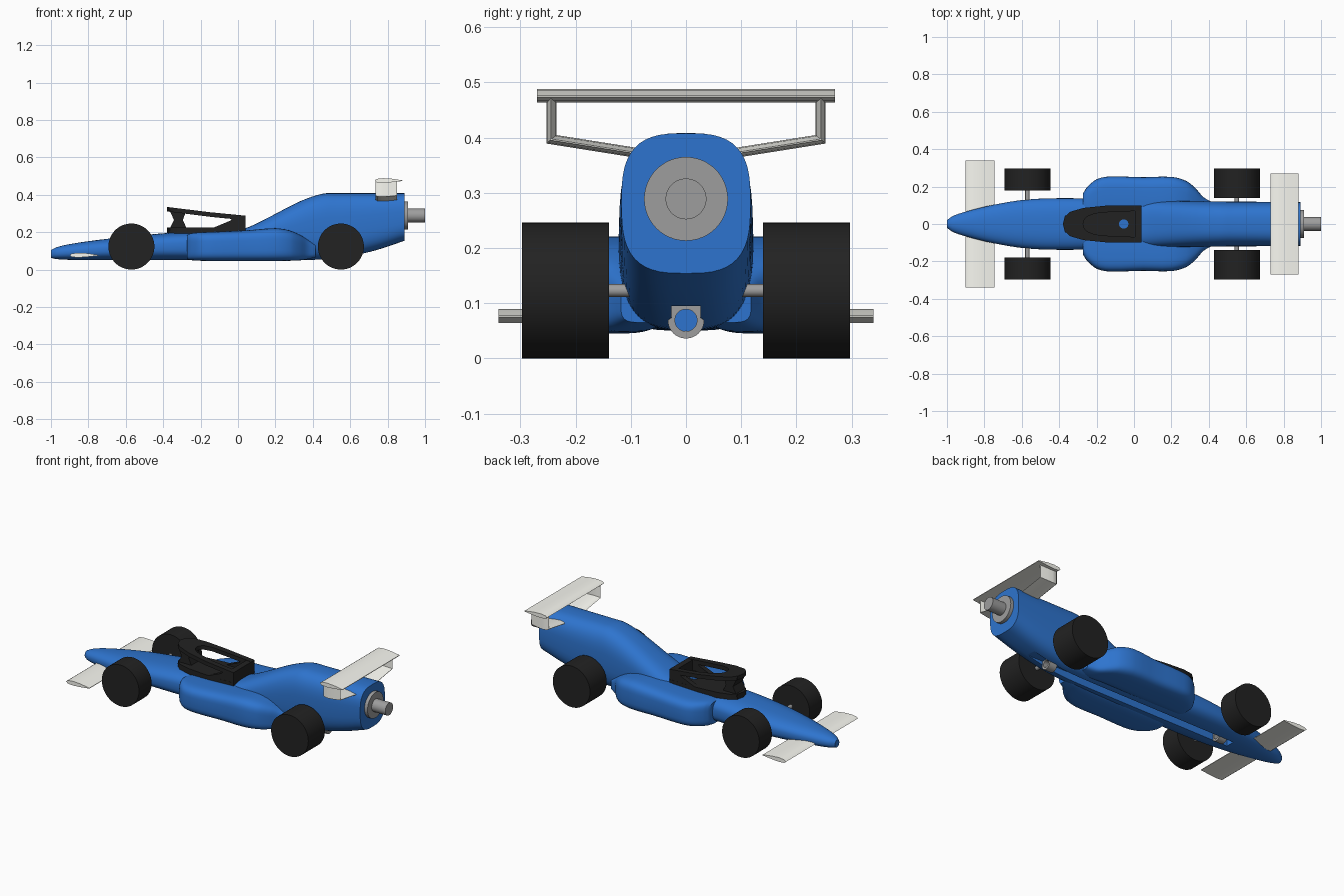
import bpy, bmesh, math
from mathutils import Vector

if "Cube" in bpy.data.objects:
    bpy.data.objects.remove(bpy.data.objects["Cube"])


def mat(name, c):
    m = bpy.data.materials.new(name)
    m.diffuse_color = (*c, 1)
    m.use_nodes = True
    m.node_tree.nodes["Principled BSDF"].inputs["Base Color"].default_value = m.diffuse_color
    return m


BLUE = mat("blue", (0.027, 0.175, 0.62))
BLACK = mat("black", (0.016, 0.016, 0.016))
PALE = mat("pale", (0.95, 0.95, 0.89))
METAL = mat("metal", (0.34, 0.34, 0.34))


def finish(name, bm, m=METAL, angle=35, mirror=False):
    bmesh.ops.recalc_face_normals(bm, faces=bm.faces)
    me = bpy.data.meshes.new(name)
    bm.to_mesh(me)
    bm.free()
    ob = bpy.data.objects.new(name, me)
    bpy.context.collection.objects.link(ob)
    me.materials.append(m)
    if mirror:
        ob.modifiers.new("mirror", "MIRROR").use_axis = (False, True, False)
    smooth(ob, angle)
    return ob


def smooth(ob, angle=35):
    bpy.ops.object.select_all(action='DESELECT')
    ob.select_set(True)
    bpy.context.view_layer.objects.active = ob
    bpy.ops.object.shade_smooth_by_angle(angle=math.radians(angle))


def loft(name, rings, m=METAL, closed=False, **kw):
    bm = bmesh.new()
    vs = [[bm.verts.new(p) for p in r] for r in rings]
    n = len(vs[0])
    pairs = list(zip(vs, vs[1:])) + ([(vs[-1], vs[0])] if closed else [])
    for a, b in pairs:
        for i in range(n):
            j = (i + 1) % n
            bm.faces.new((a[i], a[j], b[j], b[i]))
    if not closed:
        bm.faces.new(vs[0])
        bm.faces.new(vs[-1])
    return finish(name, bm, m, **kw)


def cylinder(name, a, b, r, m=METAL, seg=48, **kw):
    d = (Vector(b) - Vector(a)).normalized()
    u = d.orthogonal().normalized()
    v = d.cross(u)
    circ = [(math.cos(t) * u + math.sin(t) * v) * r
            for t in (2 * math.pi * i / seg for i in range(seg))]
    return loft(name, [[Vector(e) + c for c in circ] for e in (a, b)], m, **kw)


def spline(rows, steps):
    """Hermite interpolation of rows over their first column."""
    def slope(i, k):
        a, b = rows[max(i - 1, 0)], rows[min(i + 1, len(rows) - 1)]
        return (b[k] - a[k]) / (b[0] - a[0])
    out = []
    for i in range(len(rows) - 1):
        p, q = rows[i], rows[i + 1]
        h = q[0] - p[0]
        for s in range(steps):
            t = s / steps
            out.append([p[0] + t * h] + [
                p[k] * (2*t**3 - 3*t*t + 1) + q[k] * (3*t*t - 2*t**3)
                + h * slope(i, k) * (t**3 - 2*t*t + t) + h * slope(i + 1, k) * (t**3 - t*t)
                for k in range(1, len(p))])
    return out + [list(rows[-1])]


def section(x, y0, y1, z0, z1, n, seg=48):
    """Rounded-rectangle cross-section (superellipse)."""
    def f(c):
        return math.copysign(abs(c) ** (2 / n), c)
    return [(x, (y0 + y1) / 2 + (y1 - y0) / 2 * f(math.cos(t)),
             (z0 + z1) / 2 + (z1 - z0) / 2 * f(math.sin(t)))
            for t in (2 * math.pi * i / seg for i in range(seg))]


# Body: x, half width, bottom, top, roundness
body_rows = [
    (-1.0, 0.020, 0.062, 0.105, 2.2), (-0.97, 0.042, 0.056, 0.119, 2.2),
    (-0.9, 0.066, 0.052, 0.136, 2.3), (-0.75, 0.103, 0.05, 0.158, 2.5),
    (-0.57, 0.131, 0.05, 0.178, 2.6), (-0.35, 0.138, 0.05, 0.197, 2.8),
    (-0.1, 0.131, 0.05, 0.206, 2.9), (0.03, 0.127, 0.05, 0.218, 2.9),
    (0.15, 0.124, 0.05, 0.272, 2.9), (0.33, 0.122, 0.05, 0.364, 2.9),
    (0.45, 0.121, 0.053, 0.405, 3.0), (0.53, 0.12, 0.06, 0.408, 3.0),
    (0.65, 0.119, 0.081, 0.408, 3.0), (0.77, 0.118, 0.113, 0.408, 3.0),
    (0.89, 0.117, 0.154, 0.408, 3.0)]
body = loft("body", [section(x, -w, w, a, b, n) for x, w, a, b, n in spline(body_rows, 4)], BLUE)

# Slot along the underside
bm = bmesh.new()
bmesh.ops.create_cube(bm, size=1)
for v in bm.verts:
    v.co = (v.co.x * 1.44 + 0.06, v.co.y * 0.053, v.co.z * 0.10 + 0.045)
cutter = finish("slot_cutter", bm, BLUE)
cutter.hide_render = True
mod = body.modifiers.new("slot", "BOOLEAN")
mod.operation, mod.object, mod.solver = 'DIFFERENCE', cutter, 'EXACT'
bpy.context.view_layer.objects.active = body
bpy.ops.object.modifier_apply(modifier="slot")
bpy.data.objects.remove(cutter)
smooth(body)

# Side pods: x, outer y, bottom, top
pod_rows = [(-0.272, 0.165, 0.055, 0.185), (-0.25, 0.198, 0.05, 0.194),
            (-0.2, 0.239, 0.047, 0.199), (-0.13, 0.254, 0.045, 0.202),
            (0.05, 0.25, 0.045, 0.21), (0.2, 0.252, 0.045, 0.221),
            (0.28, 0.23, 0.047, 0.208), (0.33, 0.19, 0.049, 0.186),
            (0.37, 0.145, 0.055, 0.162), (0.415, 0.118, 0.065, 0.135)]
loft("side_pods", [section(x, 0.035, w, a, b, 3.8) for x, w, a, b in spline(pod_rows, 3)],
     BLUE, mirror=True)

# Wheels and axles
for name, x, inner in (("front", -0.57, 0.178), ("rear", 0.55, 0.14)):
    cylinder(name + "_wheels", (x, inner, 0.123), (x, 0.297, 0.123), 0.123, BLACK, 64, mirror=True)
    cylinder(name + "_axle", (x, -inner - 0.02, 0.123), (x, inner + 0.02, 0.123), 0.0115, seg=24)

# Thrust tube at the tail
cylinder("tail_collar", (0.86, 0, 0.289), (0.91, 0, 0.289), 0.076)
cylinder("tail_tube", (0.9, 0, 0.289), (1.0, 0, 0.289), 0.037)


def wing(name, path, x0, x1, thick, mirror=False):
    """Lens-shaped aerofoil swept along a y-z path with mitred corners."""
    pts = [Vector(p) for p in path]
    prof = [(0, 0), (0.08, 0.35), (0.3, 0.5), (0.6, 0.4), (1, 0.03),
            (1, -0.1), (0.6, -0.38), (0.3, -0.5), (0.08, -0.4)]
    rings = []
    for i, p in enumerate(pts):
        a = (p - pts[i - 1]).normalized() if i else (pts[1] - p).normalized()
        b = (pts[i + 1] - p).normalized() if i < len(pts) - 1 else a
        t = (a + b).normalized()
        nrm = Vector((-t.y, t.x)) / max(t.dot(a), 0.3)
        rings.append([(x0 + u * (x1 - x0), p.x + nrm.x * w * thick, p.y + nrm.y * w * thick)
                      for u, w in prof])
    loft(name, rings, PALE, mirror=mirror)


wing("front_wing", [(-0.34, 0.077), (0.34, 0.077)], -0.9, -0.745, 0.025)
wing("rear_wing", [(-0.27, 0.476), (0.27, 0.476)], 0.73, 0.88, 0.025)
wing("rear_wing_struts", [(0.08, 0.371), (0.244, 0.397), (0.244, 0.474)], 0.735, 0.85, 0.018, True)

# Cockpit guard: outer and inner outline of one side, rear to front
outer = [(0.04, 0.1), (-0.15, 0.098), (-0.27, 0.086), (-0.34, 0.066), (-0.37, 0.04), (-0.38, 0)]
inner = [(0.04, 0.07), (-0.12, 0.065), (-0.21, 0.056), (-0.25, 0.04), (-0.268, 0.02), (-0.272, 0)]


def both(line):
    return line + [(x, -y) for x, y in reversed(line[:-1])]


def top(x):
    return 0.288 - 0.123 * min(x, 0)


loft("guard_hoop", [[(ox, oy, top(ox)), (ix, iy, top(ix)),
                     (ix, iy, top(ix) - 0.024), (ox, oy, top(ox) - 0.024)]
                    for (ox, oy), (ix, iy) in zip(both(outer), both(inner))], BLACK)
loft("guard_base", [[(x, y, z) for x, y in both(outer)] for z in (0.185, 0.226)], BLACK)


def side_prism(name, prof, y0, y1, mirror=False):
    loft(name, [[(x, y, z) for x, z in prof] for y in (y0, y1)], BLACK, mirror=mirror)


side_prism("guard_legs", [(-0.14, 0.22), (0.04, 0.22), (0.04, 0.287), (-0.02, 0.287), (-0.04, 0.262)],
           0.07, 0.0985, True)
side_prism("guard_rear_wall", [(0.005, 0.22), (0.04, 0.22), (0.04, 0.288), (0.005, 0.288)], -0.08, 0.08)
side_prism("guard_pillar", [(-0.37, 0.21), (-0.27, 0.21), (-0.295, 0.265), (-0.278, 0.31),
                            (-0.368, 0.32), (-0.342, 0.265)], -0.045, 0.045)
cylinder("cockpit_plug", (-0.055, 0, 0.2), (-0.055, 0, 0.229), 0.025, BLUE, 32)

# Line guides under the car: round ring with a square top
for name, cx in (("front_line_guide", -0.59), ("rear_line_guide", 0.58)):
    rings = []
    for i in range(32):
        t = 2 * math.pi * i / 32
        c, s = math.cos(t), math.sin(t)
        k = 0.026 / max(abs(c), abs(s)) if s > 0.1 else 0.033
        rings.append([(cx + d, r * c, 0.069 + r * s)
                      for d, r in ((-0.025, k), (0.025, k), (0.025, 0.02), (-0.025, 0.02))])
    loft(name, rings, closed=True)
